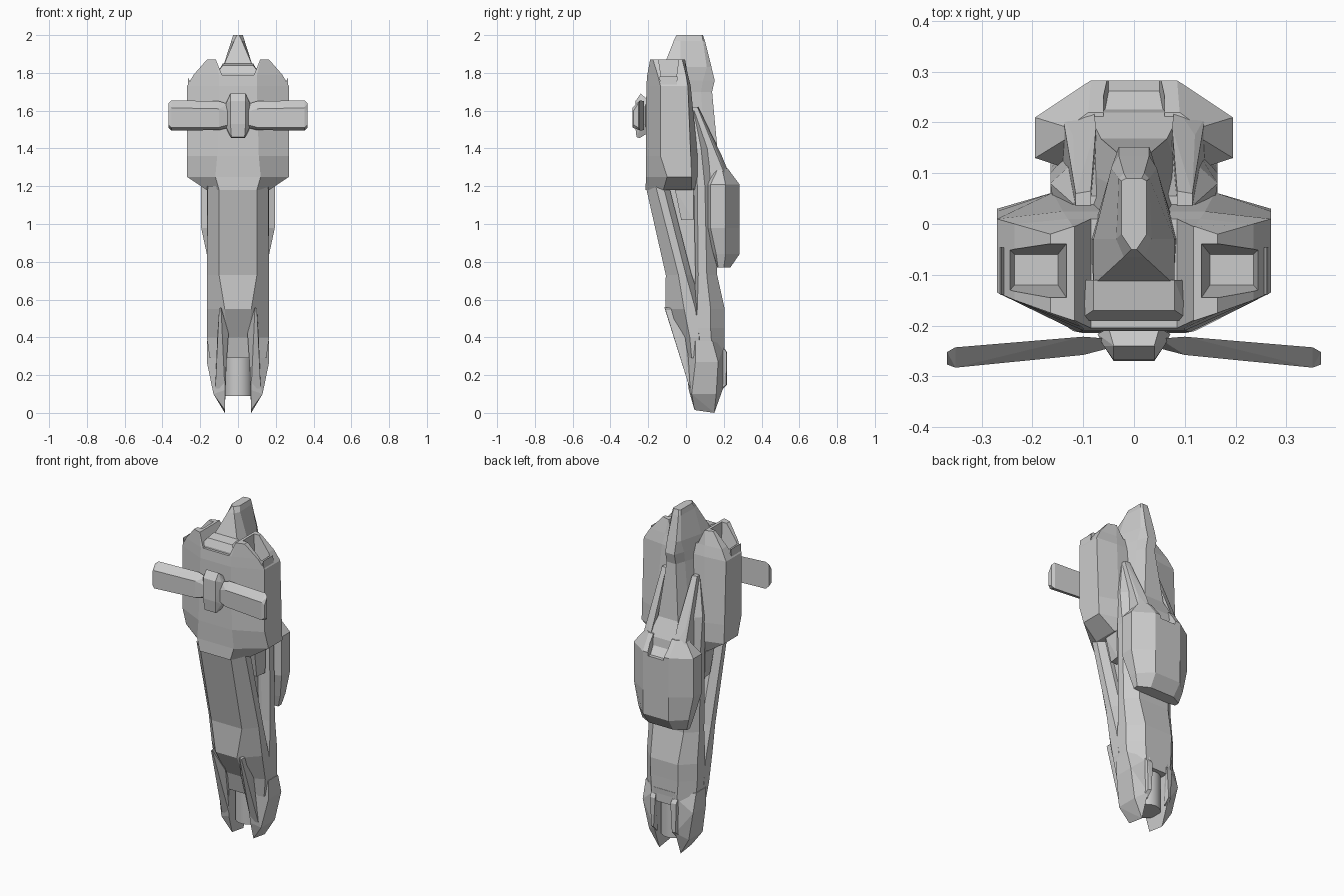
import bpy, bmesh


def finish(name, bm):
    bmesh.ops.recalc_face_normals(bm, faces=bm.faces)
    me = bpy.data.meshes.new(name)
    bm.to_mesh(me)
    bm.free()
    ob = bpy.data.objects.new(name, me)
    bpy.context.collection.objects.link(ob)
    return ob


def loft(name, sections):
    """Octagonal rings: (z, front half width, y, side width, y, side width, y, back width, y)."""
    bm = bmesh.new()
    rings = []
    for z, *p in sections:
        half = list(zip(p[0::2], p[1::2]))
        full = half + [(-x, y) for x, y in reversed(half)]
        rings.append([bm.verts.new((x, y, z)) for x, y in full])
    for a, b in zip(rings, rings[1:]):
        for i in range(8):
            j = (i + 1) % 8
            bm.faces.new((a[i], a[j], b[j], b[i]))
    bm.faces.new(rings[0])
    bm.faces.new(rings[-1])
    return finish(name, bm)


def hull(name, pts):
    """Convex solid on the +x side, plus its mirror image."""
    bm = bmesh.new()
    for s in (1, -1):
        vs = [bm.verts.new((s * x, y, z)) for x, y, z in pts]
        res = bmesh.ops.convex_hull(bm, input=vs)
        junk = {v for v in res["geom_interior"] + res["geom_unused"]
                if isinstance(v, bmesh.types.BMVert)}
        bmesh.ops.delete(bm, geom=list(junk), context='VERTS')
    bmesh.ops.dissolve_limit(bm, angle_limit=0.02, verts=bm.verts, edges=bm.edges)
    return finish(name, bm)


def center_hull(name, pts):
    """Convex solid symmetric across x = 0."""
    bm = bmesh.new()
    vs = [bm.verts.new((s * x, y, z)) for s in (1, -1) for x, y, z in pts]
    bmesh.ops.convex_hull(bm, input=vs)
    bmesh.ops.dissolve_limit(bm, angle_limit=0.02, verts=bm.verts, edges=bm.edges)
    return finish(name, bm)


def cut(ob, cutter):
    m = ob.modifiers.new("cut", 'BOOLEAN')
    m.operation = 'DIFFERENCE'
    m.object = cutter
    m.solver = 'EXACT'
    cutter.hide_render = True
    cutter.hide_viewport = True


# Upper shell with intake recesses and a central valley
shell = loft("upper_shell", [
    (1.18, .10, -.215, .165, -.12, .165, .03, .12, .05),
    (1.25, .12, -.211, .27, -.10, .27, .03, .16, .062),
    (1.36, .11, -.213, .27, -.135, .27, .025, .16, .062),
    (1.73, .10, -.21, .27, -.135, .27, .01, .14, .025),
    (1.79, .10, -.205, .235, -.15, .235, .0, .13, .01),
    (1.87, .12, -.19, .165, -.175, .165, -.02, .12, -.005)])
cut(shell, hull("intake_cutter", [
    (x, y, z) for x, y, z in
    [(.15, -.12, 1.71), (.235, -.12, 1.71), (.15, -.06, 1.71), (.235, -.06, 1.71),
     (.13, -.15, 1.90), (.262, -.15, 1.90), (.13, -.035, 1.90), (.262, -.035, 1.90)]]))
cut(shell, center_hull("valley_cutter", [
    (.085, -.3, 1.79), (.085, .2, 1.79), (.125, -.3, 1.89), (.125, .2, 1.89)]))
hull("intake_rim_spike", [(.245, y, 1.70) for y in (-.135, -.05)] +
     [(.269, y, 1.70) for y in (-.135, -.05)] +
     [(.262, y, 1.78) for y in (-.14, -.12, -.065, -.045)])

# Collar and tall fin running down the back as a spine
center_hull("collar", [(.11, -.19, 1.78), (.11, -.19, 1.80), (.08, -.17, 1.84),
                       (.08, -.11, 1.85), (.11, -.11, 1.78)])
loft("fin_spine", [
    (1.20, .08, .03, .10, .05, .10, .12, .095, .23),
    (1.28, .08, .03, .10, .05, .10, .12, .09, .22),
    (1.38, .08, .0, .10, .02, .09, .10, .065, .168),
    (1.70, .08, -.10, .085, -.02, .05, .08, .03, .138),
    (1.76, .08, -.12, .085, -.03, .05, .09, .03, .152),
    (1.83, .08, -.12, .08, -.03, .045, .11, .03, .135),
    (1.97, .02, -.065, .035, -.03, .03, .09, .02, .10),
    (2.00, .005, -.05, .025, -.02, .025, .085, .015, .09)])

# Raised ribs on the back, either side of the spine
hull("back_rib", [(.085, .0, 1.62), (.115, .0, 1.62), (.085, .065, 1.62), (.115, .06, 1.62),
                  (.075, .05, 1.3), (.135, .05, 1.3), (.075, .19, 1.36), (.12, .175, 1.36),
                  (.08, .235, 1.25), (.14, .21, 1.25), (.08, .05, 1.2), (.14, .05, 1.2)])

# Tapered front plate, leaning away from the rear leg
loft("front_plate", [
    (1.20, .10, -.213, .16, -.16, .165, -.12, .13, -.09),
    (.73, .10, -.107, .165, -.04, .165, .0, .12, .03),
    (.55, .07, -.11, .165, -.01, .165, .05, .10, .09),
    (.40, .06, -.025, .165, .02, .165, .07, .10, .10),
    (.29, .06, .0, .15, .03, .15, .07, .10, .10)])
hull("shin_prong", [(.09, -.115, .56), (.10, -.11, .55), (.10, -.02, .55), (.05, -.045, .42),
                    (.11, -.04, .40), (.12, .02, .13), (.07, .02, .13), (.07, .08, .2)])

# Recessed core and side struts in the gap
center_hull("inner_core", [(.10, -.15, 1.2), (.10, .08, 1.2), (.10, .0, .6), (.10, .1, .5)])
hull("inner_strut", [(.10, -.06, 1.19), (.15, -.06, 1.19), (.10, .04, 1.19), (.155, .04, 1.19),
                     (.10, -.025, 1.02), (.14, -.025, 1.02), (.10, .04, 1.02), (.15, .04, 1.02)])

# Rear leg
loft("rear_leg", [
    (1.60, .10, .0, .12, .02, .12, .04, .10, .055),
    (1.40, .12, .02, .16, .05, .165, .08, .11, .13),
    (1.20, .12, .04, .165, .06, .165, .10, .11, .165),
    (.73, .12, .05, .165, .065, .165, .11, .10, .165),
    (.55, .10, .04, .165, .06, .165, .13, .09, .205),
    (.45, .07, .02, .165, .05, .165, .13, .09, .203),
    (.30, .07, .02, .16, .05, .16, .14, .08, .203)])

# Split foot with a rounded roller between the prongs
hull("foot_prong", [(.07, .045, .015), (.07, .15, .0), (.13, .03, .10), (.13, .16, .10),
                    (.165, .05, .27), (.165, .17, .27), (.06, .0, .28), (.07, .015, .12),
                    (.07, .20, .14), (.06, .205, .36), (.165, .05, .38), (.165, .14, .38),
                    (.06, -.02, .40)])
hull("heel_block", [(.06, .19, .36), (.09, .19, .36), (.05, .218, .32), (.085, .215, .32),
                    (.06, .218, .15), (.08, .212, .15), (.06, .18, .11), (.085, .18, .12)])
bm = bmesh.new()
bmesh.ops.create_cone(bm, cap_ends=True, segments=24, radius1=.075, radius2=.075, depth=.26)
bmesh.ops.translate(bm, verts=bm.verts, vec=(0, .105, .22))
roller = finish("foot_roller", bm)
for f in roller.data.polygons:
    f.use_smooth = len(f.vertices) == 4
center_hull("heel_bridge", [(.07, .12, .30), (.07, .2, .30), (.07, .12, .38), (.07, .205, .38)])

# Back pack with a small top notch
pack = loft("back_pack", [
    (1.295, .10, .15, .13, .17, .13, .19, .09, .22),
    (1.21, .14, .112, .195, .13, .195, .21, .085, .283),
    (.98, .14, .112, .195, .13, .195, .21, .085, .283),
    (.84, .13, .145, .165, .16, .165, .21, .085, .283),
    (.77, .10, .165, .145, .17, .145, .20, .08, .235)])
cut(pack, center_hull("notch_cutter", [
    (.05, .262, 1.19), (.05, .32, 1.19), (.06, .21, 1.25), (.06, .32, 1.25),
    (.06, .21, 1.34), (.06, .32, 1.34)]))

# Crossbar: faceted hub and two swept blades
center_hull("crossbar_hub", [
    (.04, -.24, 1.69), (.04, -.268, 1.65), (.06, -.24, 1.64), (.04, -.27, 1.53),
    (.06, -.24, 1.51), (.035, -.245, 1.455), (.035, -.262, 1.46),
    (.072, -.217, 1.62), (.072, -.217, 1.53), (.05, -.205, 1.66), (.05, -.205, 1.48)])
hull("crossbar_blade", [
    p for x, y0, y1, z0, z1 in [(.05, -.226, -.245, 1.51, 1.635), (.10, -.222, -.258, 1.497, 1.65),
                                (.352, -.243, -.283, 1.495, 1.655), (.368, -.252, -.277, 1.51, 1.64)]
    for p in [(x, y0, z0), (x, y0, z1), (x, y1, z0 + .015), (x, y1, z1 - .04)]])
